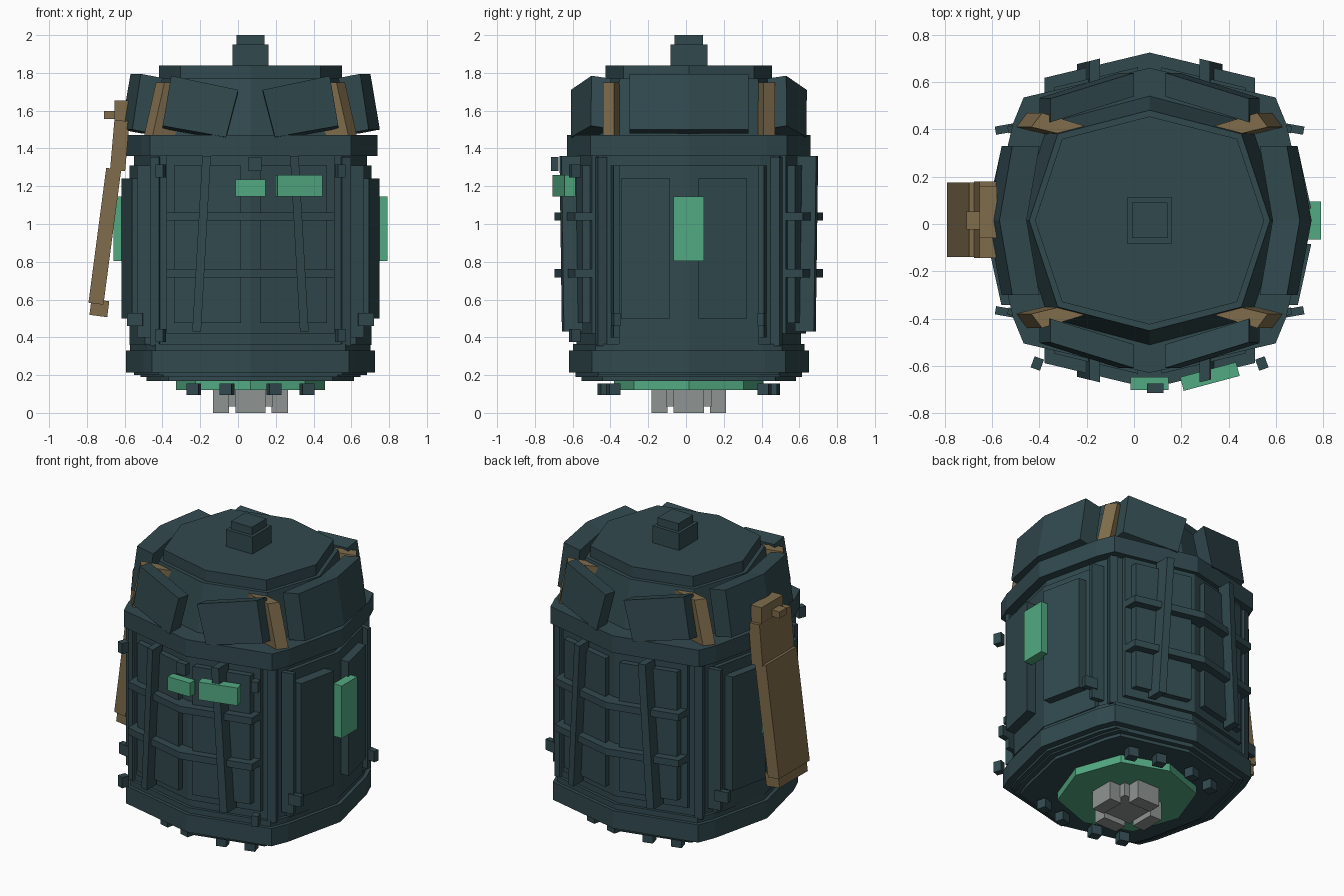
import bpy, bmesh
from math import radians
from mathutils import Vector, Matrix

if "Cube" in bpy.data.objects:
    bpy.data.objects.remove(bpy.data.objects["Cube"])

CENTRE = Vector((0.066, 0.015, 0))


def material(name, rgb):
    m = bpy.data.materials.new(name)
    m.use_nodes = True
    m.diffuse_color = (*rgb, 1)
    m.node_tree.nodes["Principled BSDF"].inputs["Base Color"].default_value = (*rgb, 1)
    return m


TEAL = material("dark teal", (0.031, 0.067, 0.077))
GREEN = material("sea green", (0.085, 0.40, 0.225))
BROWN = material("leather brown", (0.215, 0.153, 0.072))
GREY = material("metal grey", (0.275, 0.30, 0.29))


def finish(name, bm, mat):
    bmesh.ops.recalc_face_normals(bm, faces=bm.faces)
    mesh = bpy.data.meshes.new(name)
    bm.to_mesh(mesh)
    bm.free()
    mesh.materials.append(mat)
    ob = bpy.data.objects.new(name, mesh)
    bpy.context.collection.objects.link(ob)


def loft(name, mat, low, high):
    """Closed solid between two outlines with the same number of points."""
    bm = bmesh.new()
    a = [bm.verts.new(Vector(p) + CENTRE) for p in low]
    b = [bm.verts.new(Vector(p) + CENTRE) for p in high]
    bm.faces.new(a)
    bm.faces.new(b)
    for i in range(len(a)):
        j = (i + 1) % len(a)
        bm.faces.new((a[i], a[j], b[j], b[i]))
    finish(name, bm, mat)


def box(name, mat, centre, size, turn=0, lean=0):
    bm = bmesh.new()
    rot = Matrix.Rotation(radians(turn), 4, 'Z') @ Matrix.Rotation(radians(lean), 4, 'Y')
    place = Matrix.Translation(Vector(centre) + CENTRE) @ rot @ Matrix.Diagonal((*size, 1))
    bmesh.ops.create_cube(bm, size=1, matrix=place)
    finish(name, bm, mat)


def outline(quarter, z, sx=1, sy=1):
    """Mirror a quarter outline, running from the x axis to the y axis, all round."""
    half = quarter + [(-x, y) for x, y in quarter[-2::-1]]
    full = half + [(x, -y) for x, y in half[-2:0:-1]]
    return [(x * sx, y * sy, z) for x, y in full]


def wall_point(axis, face, side, u, d, z, shift):
    """Point on a bent wall: u runs from its middle edge, d is the height above it."""
    if axis == 'y':
        return (side * u + shift, face * (0.6 + d - 0.24 * u), z)
    return (face * (0.62 + d - 0.22 * u), side * u + shift, z)


def wall_slab(name, axis, corners, thick, shift=0, drop=0):
    """Slab on all four facets of an axis; corners are (u, z, outer height)."""
    for face in (-1, 1):
        for side in (-1, 1):
            outer = [wall_point(axis, face, side, u, d, z, shift) for u, z, d in corners]
            inner = [wall_point(axis, face, side, u, d - thick, z - drop, shift) for u, z, d in corners]
            loft(name, TEAL, inner, outer)


def wall_rect(name, axis, u0, u1, z0, z1, d, thick, shift=0):
    wall_slab(name, axis, [(u0, z0, d), (u1, z0, d), (u1, z1, d), (u0, z1, d)], thick, shift)


# Drum body, rims and base
DRUM = [(0.67, 0), (0.575, 0.41), (0.53, 0.52), (0, 0.645)]
for name, z0, z1, sx, sy in (
        ("body", 0.2, 1.38, 0.92, 0.92),
        ("upper_rim", 1.36, 1.47, 1.005, 1),
        ("lower_rim", 0.215, 0.33, 0.985, 0.985),
        ("lower_step", 0.33, 0.365, 0.95, 0.95),
        ("base_upper_step", 0.19, 0.22, 0.87, 0.93),
        ("base_lower_step", 0.17, 0.2, 0.82, 0.88)):
    loft(name, TEAL, outline(DRUM, z0, sx, sy), outline(DRUM, z1, sx, sy))

# Lid and knob
LID = [(0.485, 0), (0.37, 0.345), (0, 0.44)]
loft("lid_cone", TEAL, outline(LID, 1.46, 1.16, 1.2), outline(LID, 1.77, 1.05, 1.06))
loft("lid_top", TEAL, outline(LID, 1.76), outline(LID, 1.84))
box("knob", TEAL, (0, 0, 1.89), (0.19, 0.195, 0.12))
box("knob_cap", TEAL, (0, 0, 1.97), (0.15, 0.15, 0.06))

# Front and back walls: raised panels, hoops and slanted straps
wall_rect("wall_frame", 'y', 0, 0.445, 0.42, 1.36, 0.02, 0.05)
wall_rect("wall_panel", 'y', 0.05, 0.405, 0.475, 1.31, 0.06, 0.09)
for z in (0.74, 1.04):
    wall_rect("hoop", 'y', 0, 0.445, z - 0.022, z + 0.022, 0.11, 0.09)
wall_slab("slanted_strap", 'y',
          [(0.262, 0.43, 0.135), (0.308, 0.43, 0.135), (0.255, 1.36, 0.135), (0.21, 1.36, 0.135)], 0.1)

# Side doors
wall_rect("door_frame", 'x', 0, 0.37, 0.36, 1.31, 0.02, 0.05)
wall_rect("door_panel", 'x', 0.075, 0.333, 0.5, 1.24, 0.08, 0.1, -0.025)

# Sloping armour plates round the lid
wall_slab("side_plate", 'x',
          [(0, 1.5, 0.065), (0.315, 1.5, 0.075), (0.315, 1.795, 0.03), (0, 1.795, 0.015)],
          0.115, 0, 0.022)
wall_slab("front_back_plate", 'y',
          [(0.13, 1.46, 0.055), (0.465, 1.52, 0.03), (0.42, 1.785, 0.016), (0.065, 1.71, 0.04)],
          0.1, 0, 0.015)

# Corner parts
for sx in (-1, 1):
    for sy in (-1, 1):
        box("door_strip", TEAL, (sx * 0.56, sy * 0.39, 0.855), (0.08, 0.03, 0.91), sx * sy * -10)
        box("corner_strip", TEAL, (sx * 0.5, sy * 0.465, 0.855), (0.05, 0.05, 1.0), sx * sy * -20)
        # Small latches, high at the front and low at the back
        box("door_latch", TEAL, (sx * 0.61, sy * 0.387, 0.885 - sy * -0.39 if sy < 0 else 0.495),
            (0.085, 0.035, 0.07), sx * sy * -10)
        # Brown braces
        low = [(sx * x, sy * y, 1.46) for x, y in ((0.565, 0.395), (0.52, 0.455), (0.34, 0.40), (0.36, 0.345))]
        high = [(x - sx * 0.065, y, 1.75) for x, y, z in low]
        loft("brace", BROWN, low, high)
        # Studs under the base
        for x, y in ((0.3, 0.4), (0.125, 0.445)):
            box("base_stud", TEAL, (sx * x, sy * y, 0.125), (0.065, 0.06, 0.06), sx * sy * -15)
    # Front corner lugs
    for z in (0.41, 1.28):
        box("corner_lug", TEAL, (sx * 0.475, -0.605, z), (0.042, 0.05, 0.07), sx * 20)
    # Green side plates
    box("side_light", GREEN, (sx * 0.695, 0, 0.975), (0.06, 0.16, 0.34))
box("front_tab", TEAL, (0.024, -0.71, 1.317), (0.07, 0.04, 0.075))

# Green front plates
box("front_light_small", GREEN, (0, -0.69, 1.19), (0.16, 0.055, 0.09))
box("front_light_large", GREEN, (0.255, -0.66, 1.203), (0.245, 0.06, 0.115), 15)

# Green underside disc and grey foot
FOOT = [(0.395, 0), (0.29, 0.29), (0, 0.395)]
loft("under_disc", GREEN, outline(FOOT, 0.12), outline(FOOT, 0.18))
for s in (-1, 1):
    box("foot_block_side", GREY, (s * 0.155, 0, 0.06), (0.085, 0.16, 0.12))
    box("foot_block_end", GREY, (0, s * 0.155, 0.06), (0.16, 0.085, 0.12))
box("foot_core", GREY, (0, 0, 0.08), (0.24, 0.24, 0.09))

# Leaning brown scabbard on the right side
box("scabbard", BROWN, (-0.771, 0.003, 0.935), (0.08, 0.315, 0.72), 0, 7.5)
box("scabbard_foot", BROWN, (-0.80, 0.003, 0.555), (0.095, 0.29, 0.085), 0, 7.5)
box("scabbard_collar", BROWN, (-0.692, 0.003, 1.415), (0.08, 0.325, 0.265), 0, 5)
box("scabbard_head", BROWN, (-0.682, 0.035, 1.595), (0.075, 0.22, 0.115))
box("scabbard_peg", BROWN, (-0.745, 0, 1.578), (0.06, 0.075, 0.042))
